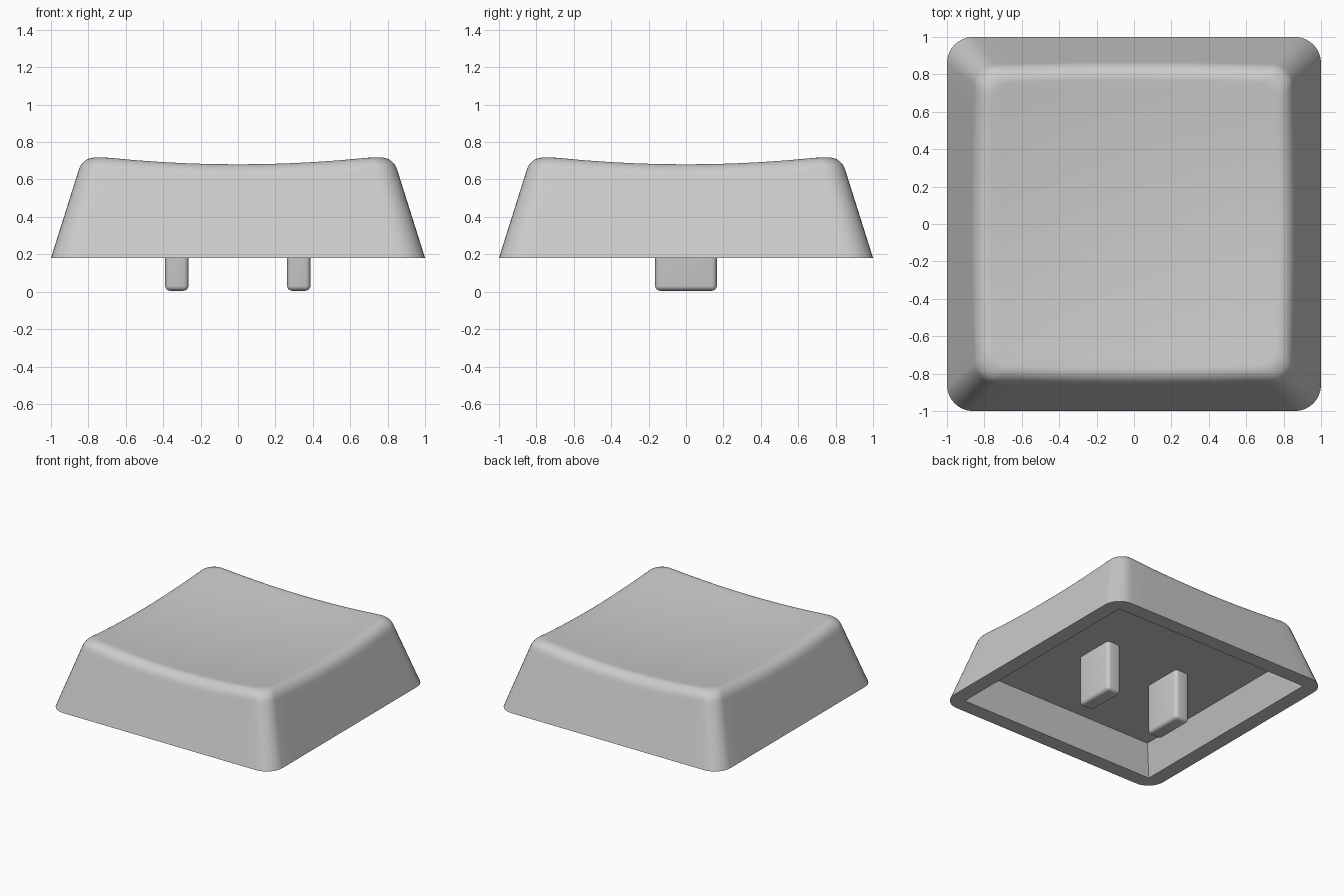
import bpy, bmesh, math
from mathutils import Vector

if "Cube" in bpy.data.objects:
    bpy.data.objects.remove(bpy.data.objects["Cube"])

BASE_Z, SLOPE = 0.18, 0.315      # bottom of the cap, inward lean of the walls
CORNER, SIDE = 8, 14             # segments per rounded corner and per side

plastic = bpy.data.materials.new("grey plastic")
plastic.diffuse_color = (0.6, 0.6, 0.6, 1)
plastic.use_nodes = True
plastic.node_tree.nodes["Principled BSDF"].inputs["Base Color"].default_value = plastic.diffuse_color


def finish(name, bm):
    bmesh.ops.remove_doubles(bm, verts=bm.verts, dist=1e-5)
    bmesh.ops.recalc_face_normals(bm, faces=bm.faces)
    mesh = bpy.data.meshes.new(name)
    bm.to_mesh(mesh)
    bm.free()
    mesh.materials.append(plastic)
    obj = bpy.data.objects.new(name, mesh)
    bpy.context.collection.objects.link(obj)
    bpy.ops.object.select_all(action='DESELECT')
    bpy.context.view_layer.objects.active = obj
    obj.select_set(True)
    bpy.ops.object.shade_smooth_by_angle(angle=math.radians(35))
    return obj


def outline():
    """Rounded square as (corner sign, arc direction) pairs, size applied later."""
    pts = []
    for q in range(4):
        sign = Vector([(1, 1), (-1, 1), (-1, -1), (1, -1)][q])
        nxt = Vector([(-1, 1), (-1, -1), (1, -1), (1, 1)][q])
        for i in range(CORNER + 1):
            a = math.pi / 2 * (q + i / CORNER)
            pts.append((sign, Vector((math.cos(a), math.sin(a)))))
        for i in range(1, SIDE):
            pts.append((sign.lerp(nxt, i / SIDE), pts[-1][1] if i > 1 else
                        Vector((math.cos(a), math.sin(a)))))
    return pts


OUTLINE = outline()


def place(p, half, radius):
    return p[0] * (half - radius) + p[1] * radius


def dish(xy):
    return 0.635 + 0.077 * xy.length_squared


def wall(p, z):
    """Point on the leaning outer wall at height z."""
    h = z - BASE_Z
    xy = place(p, 1 - SLOPE * h, 0.14 - 0.06 * h)
    return Vector((xy.x, xy.y, z))


def column(p):
    """All points of one strip, from the cavity ceiling round to the dish centre."""
    z = 0.7
    for _ in range(8):                       # where the wall meets the dish
        z = dish(wall(p, z).xy)
    edge = wall(p, z)
    low = wall(p, z - 0.075)
    flat = edge.xy * (1 - 0.07 / max(abs(edge.x), abs(edge.y)))
    top = Vector((*flat, dish(flat)))
    inner = [Vector((*place(p, s, 0), h)) for s, h in ((0.80, 0.41), (0.88, BASE_Z))]
    sides = [wall(p, BASE_Z), wall(p, BASE_Z + 0.4 * (low.z - BASE_Z)),
             wall(p, low.z - 0.02)]
    bend = []                                # circular fillet along the top edge
    for i in range(9):
        t, w = i / 8, 0.766
        a, b, c = (1 - t) ** 2, 2 * w * t * (1 - t), t * t
        bend.append((low * a + edge * b + top * c) / (a + b + c))
    bowl = []
    for i in range(1, 12):
        xy = flat * (1 - i / 12)
        bowl.append(Vector((*xy, dish(xy))))
    return inner + sides + bend + bowl


# Cap: hollow tapered shell with a dished top
bm = bmesh.new()
cols = [[bm.verts.new(v) for v in column(p)] for p in OUTLINE]
centre = bm.verts.new((0, 0, dish(Vector((0, 0)))))
for a, b in zip(cols, cols[1:] + cols[:1]):
    for i in range(len(a) - 1):
        bm.faces.new((a[i], b[i], b[i + 1], a[i + 1]))
    bm.faces.new((a[-1], b[-1], centre))
bm.faces.new([c[0] for c in cols])           # cavity ceiling
finish("key_cap", bm)

# Mounting pegs under the cap
for side, x in (("left", -0.327), ("right", 0.325)):
    bm = bmesh.new()
    bmesh.ops.create_cube(bm, size=1)
    for v in bm.verts:
        v.co = (x + v.co.x * 0.125, v.co.y * 0.33, 0.005 + (v.co.z + 0.5) * 0.41)
    rounded = [e for e in bm.edges if min(v.co.z for v in e.verts) < 0.2]
    bmesh.ops.bevel(bm, geom=rounded, offset=0.027, segments=4, profile=0.5,
                    affect='EDGES')
    finish(side + "_peg", bm)
